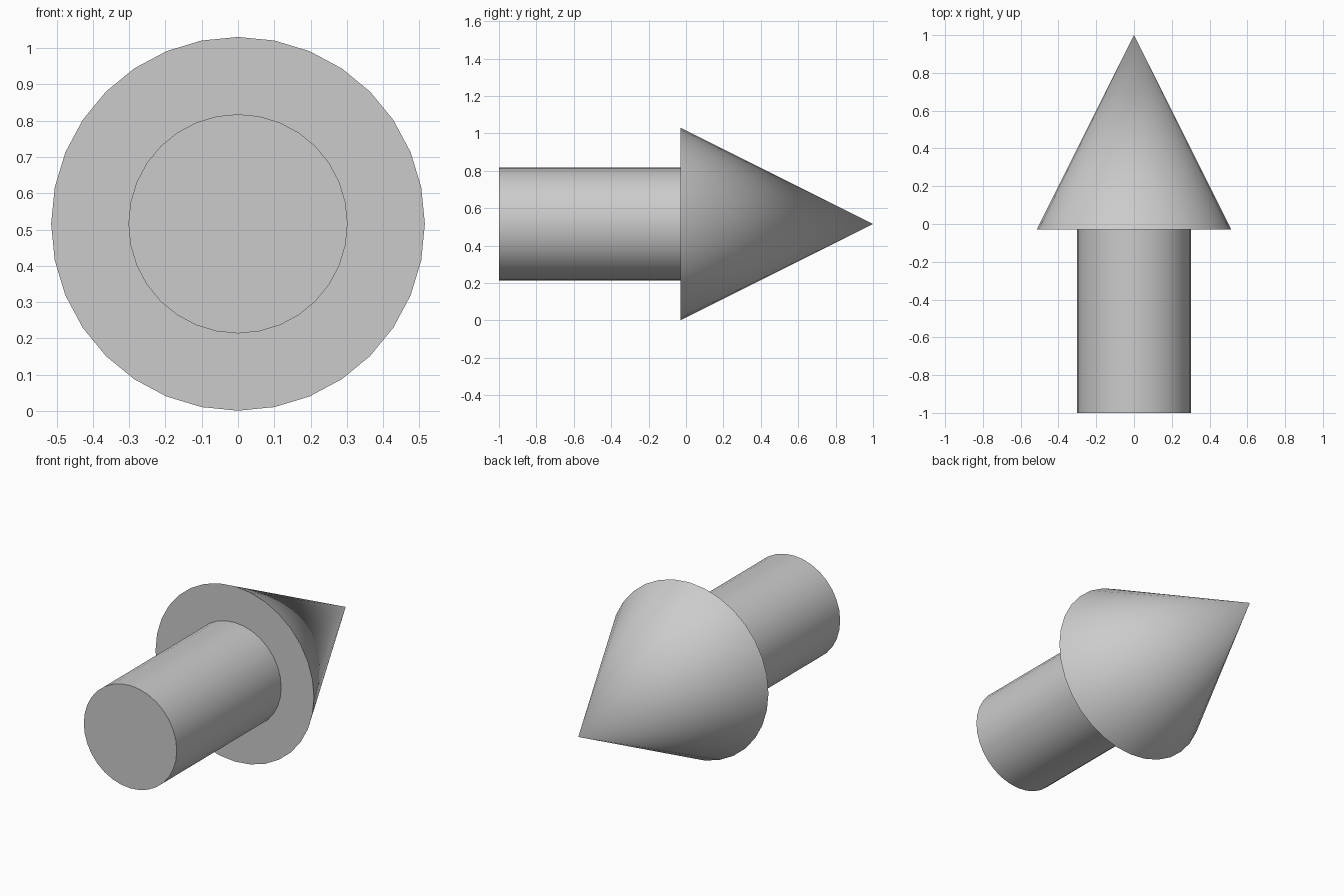
import bpy, math

if "Cube" in bpy.data.objects:
    bpy.data.objects.remove(bpy.data.objects["Cube"])

SIDES = 32
AXIS_Z = 0.516


def along_y(name, r_back, r_front, y0, y1):
    """Cone or cylinder running along +y from y0 to y1."""
    bpy.ops.mesh.primitive_cone_add(
        vertices=SIDES, radius1=r_back, radius2=r_front, depth=y1 - y0,
        location=(0, (y0 + y1) / 2, AXIS_Z), rotation=(-math.pi / 2, 0, 0))
    obj = bpy.context.object
    obj.name = name
    bpy.ops.object.shade_smooth_by_angle(angle=math.radians(30))
    return obj


# Round shaft, its front end just inside the head
along_y("arrow_shaft", 0.302, 0.302, -1.0, -0.02)

# Pointed head with a flat back
along_y("arrow_head", 0.515, 0.0, -0.03, 1.0)
